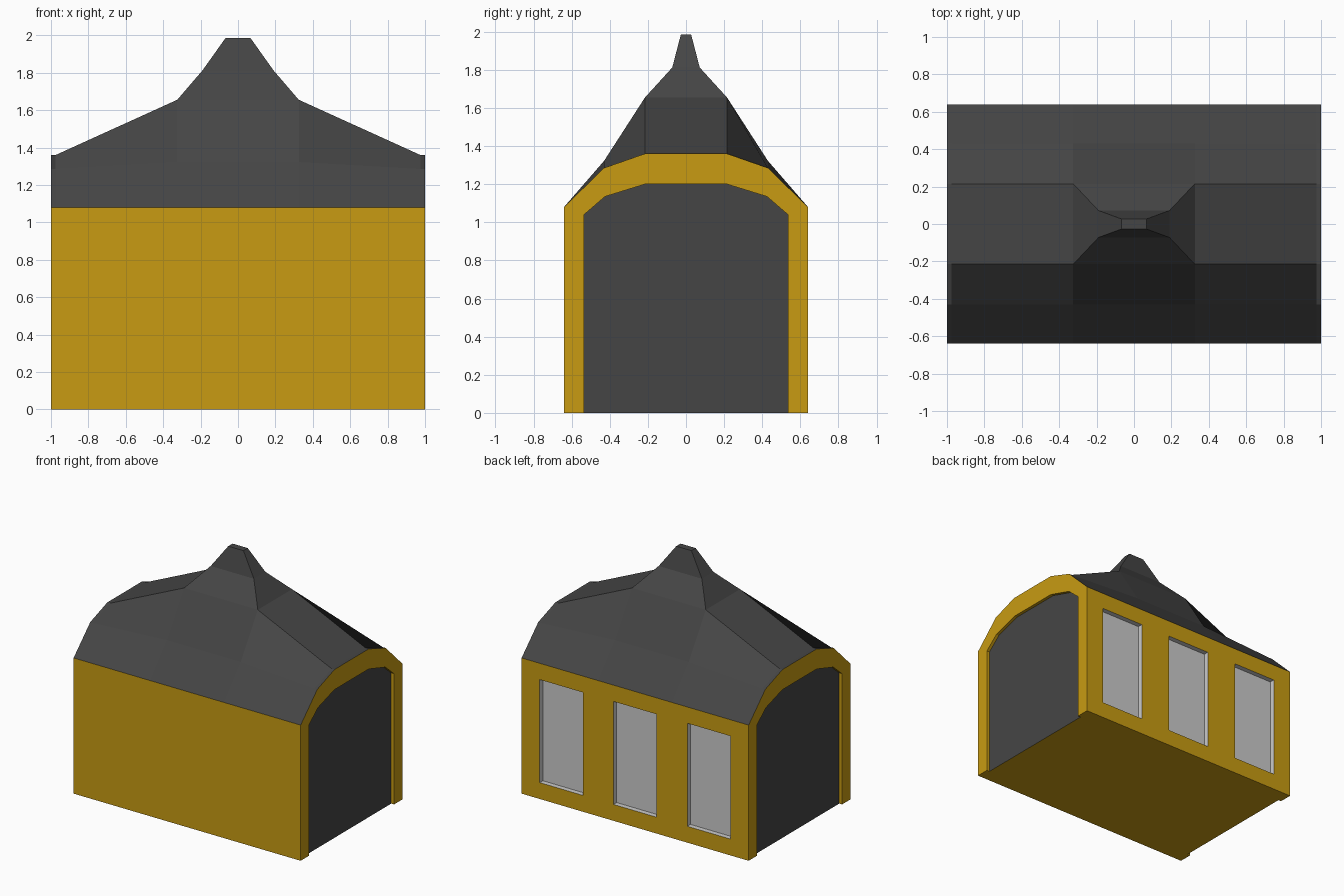
import bpy, bmesh
from mathutils import Vector

if "Cube" in bpy.data.objects:
    bpy.data.objects.remove(bpy.data.objects["Cube"])


def material(name, rgb):
    m = bpy.data.materials.new(name)
    m.diffuse_color = (*rgb, 1)
    m.use_nodes = True
    m.node_tree.nodes["Principled BSDF"].inputs["Base Color"].default_value = m.diffuse_color
    return m


yellow = material("ochre_paint", (0.58, 0.33, 0.006))
dark = material("dark_roofing", (0.06, 0.06, 0.06))


def face(bm, pts, out):
    """Add a flat face whose normal points along 'out'."""
    f = bm.faces.new([bm.verts.new(p) for p in pts])
    f.normal_update()
    if f.normal.dot(Vector(out)) < 0:
        f.normal_flip()


def finish(name, bm, mat=None):
    bmesh.ops.remove_doubles(bm, verts=bm.verts, dist=1e-4)
    me = bpy.data.meshes.new(name)
    bm.to_mesh(me)
    bm.free()
    ob = bpy.data.objects.new(name, me)
    bpy.context.collection.objects.link(ob)
    if mat:
        me.materials.append(mat)


def arch(half):
    """Mirror a half profile of (y, z) points across y = 0."""
    return [(-y, z) for y, z in half] + [(y, z) for y, z in reversed(half)]


W, EAVE, LIP = 0.64, 1.08, 0.975
outer = arch([(W, 0), (W, EAVE), (0.43, 1.285), (0.215, 1.36)])
inner = arch([(0.535, 0), (0.535, 1.04), (0.425, 1.135), (0.215, 1.2)])
JAMB = 0.535
WIN_Z = (0.13, 0.95)
windows = [(c - 0.19, c + 0.19) for c in (-0.65, 0, 0.65)]
DEPTH = 0.04

# Walls: front, floor, end arches, and back wall with window openings
bm = bmesh.new()
face(bm, [(-1, -W, 0), (1, -W, 0), (1, -W, EAVE), (-1, -W, EAVE)], (0, -1, 0))
corner = [(1, W), (1, JAMB), (LIP, JAMB), (LIP, -JAMB), (1, -JAMB), (1, -W)]
floor = corner + [(-x, -y) for x, y in corner]
face(bm, [(x, y, 0) for x, y in floor], (0, 0, -1))
for s in (-1, 1):
    for i in range(len(outer) - 1):
        a, b, c, d = outer[i], outer[i + 1], inner[i + 1], inner[i]
        face(bm, [(s, *p) for p in (a, b, c, d)], (s, 0, 0))
        mid = ((c[0] + d[0]) / 2, (c[1] + d[1]) / 2)
        face(bm, [(s, *d), (s, *c), (s * LIP, *c), (s * LIP, *d)],
             (0, -mid[0], 0.5 - mid[1]))
xs = [-1] + [x for w in windows for x in w] + [1]
zs = [0, *WIN_Z, EAVE]
for i in range(len(xs) - 1):
    for k in range(3):
        if k == 1 and i % 2 == 1:
            continue
        x0, x1, z0, z1 = xs[i], xs[i + 1], zs[k], zs[k + 1]
        face(bm, [(x0, W, z0), (x1, W, z0), (x1, W, z1), (x0, W, z1)], (0, 1, 0))
finish("walls", bm, yellow)

# Recessed windows: pane plus reveals
for n, (x0, x1) in enumerate(windows):
    bm = bmesh.new()
    z0, z1 = WIN_Z
    ring = [(x0, z0), (x1, z0), (x1, z1), (x0, z1)]
    y = W - DEPTH
    face(bm, [(x, y, z) for x, z in ring], (0, 1, 0))
    for i in range(4):
        (ax, az), (bx, bz) = ring[i], ring[(i + 1) % 4]
        face(bm, [(ax, W, az), (bx, W, bz), (bx, y, bz), (ax, y, az)],
             ((x0 + x1) - ax - bx, 0, (z0 + z1) - az - bz))
    finish(f"window_{n + 1}", bm)

# Dark end panels inside the arches
for s, name in ((-1, "left_end_panel"), (1, "right_end_panel")):
    bm = bmesh.new()
    face(bm, [(s * LIP, *p) for p in inner], (s, 0, 0))
    finish(name, bm, dark)

# Roof: arch sections swept along x, swelling up to the middle
low = outer[1:-1]
high = arch([(W, EAVE), (0.43, 1.322), (0.215, 1.655)])
sections = [(-1, low), (-LIP, low), (-0.325, high), (0.325, high), (LIP, low), (1, low)]
bm = bmesh.new()
for (xa, pa), (xb, pb) in zip(sections, sections[1:]):
    for j in range(5):
        if j == 2 and xa == -0.325:
            continue  # spire opening
        face(bm, [(xa, *pa[j]), (xb, *pb[j]), (xb, *pb[j + 1]), (xa, *pa[j + 1])], (0, 0, 1))

# Spire: stacked rectangular tiers closing with a flat cap
tiers = [(0.325, 0.215, 1.655), (0.19, 0.072, 1.812), (0.067, 0.027, 1.985)]
rings = [[(-a, -b, z), (a, -b, z), (a, b, z), (-a, b, z)] for a, b, z in tiers]
for lo, hi in zip(rings, rings[1:]):
    for i in range(4):
        j = (i + 1) % 4
        face(bm, [lo[i], lo[j], hi[j], hi[i]], (0, 0, 1))
face(bm, rings[-1], (0, 0, 1))
finish("roof", bm, dark)
